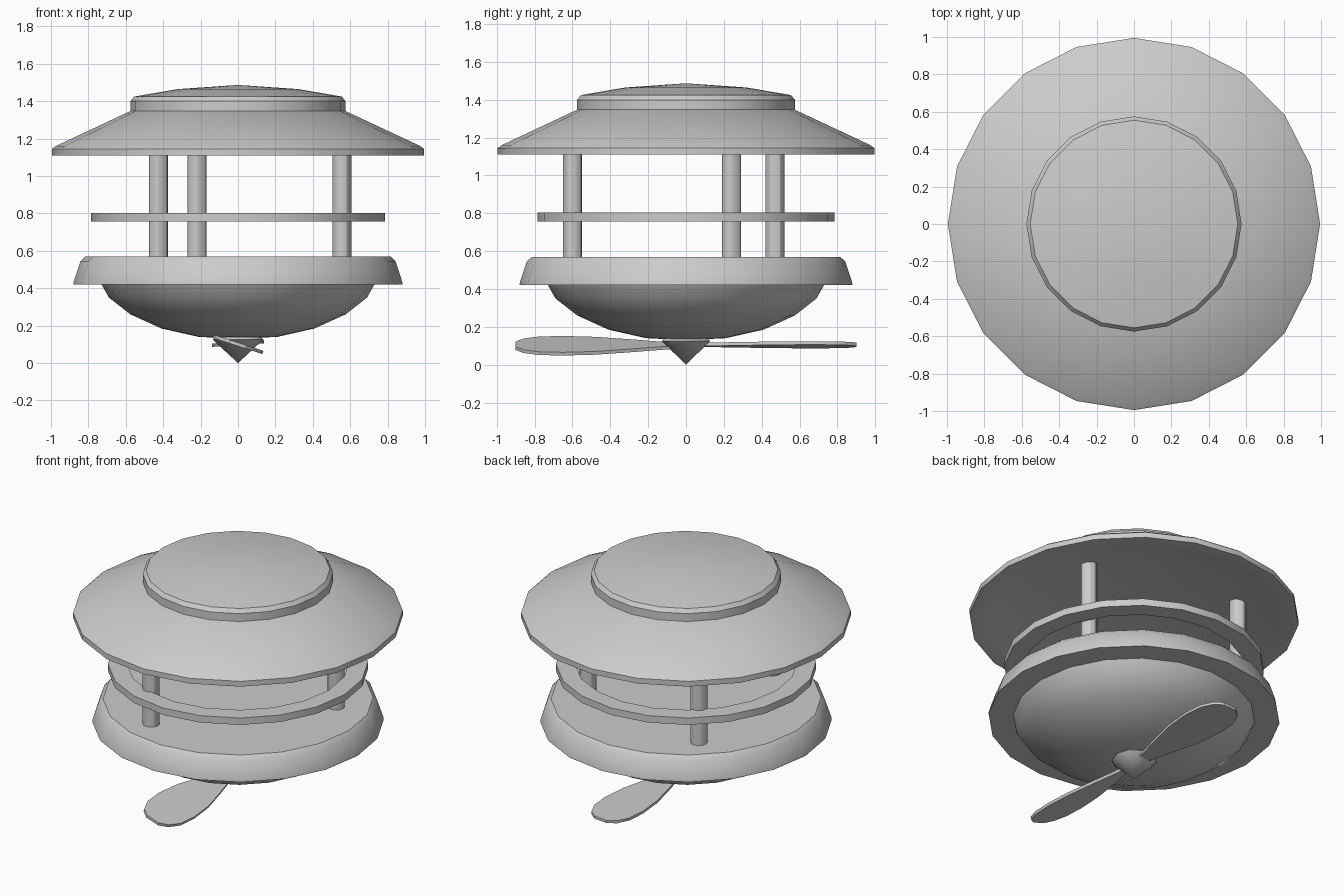
import bpy, bmesh
from math import cos, sin, pi, radians
from mathutils import Matrix

if "Cube" in bpy.data.objects:
    bpy.data.objects.remove(bpy.data.objects["Cube"])


def finish(name, bm, angle=30):
    bmesh.ops.remove_doubles(bm, verts=bm.verts, dist=1e-5)
    bmesh.ops.recalc_face_normals(bm, faces=bm.faces)
    me = bpy.data.meshes.new(name)
    bm.to_mesh(me)
    bm.free()
    ob = bpy.data.objects.new(name, me)
    bpy.context.collection.objects.link(ob)
    bpy.ops.object.select_all(action='DESELECT')
    ob.select_set(True)
    bpy.context.view_layer.objects.active = ob
    bpy.ops.object.shade_smooth_by_angle(angle=radians(angle))
    return ob


def lathe(name, profile, sides=20, closed=False, loc=(0, 0)):
    """Revolve (radius, z) points; points on the axis become poles."""
    bm = bmesh.new()
    rings = []
    for r, z in profile:
        if r == 0:
            rings.append([bm.verts.new((loc[0], loc[1], z))] * sides)
        else:
            rings.append([bm.verts.new((loc[0] + r * cos(2 * pi * i / sides),
                                        loc[1] + r * sin(2 * pi * i / sides), z))
                          for i in range(sides)])
    pairs = list(zip(rings, rings[1:])) + ([(rings[-1], rings[0])] if closed else [])
    for a, b in pairs:
        for i in range(sides):
            j = (i + 1) % sides
            bm.faces.new(dict.fromkeys((a[i], a[j], b[j], b[i])))
    return finish(name, bm)


# Roof with a slightly hollow underside
lathe("roof", [(0, 1.19), (0.6, 1.18), (0.87, 1.13), (0.96, 1.11), (0.995, 1.11),
               (0.995, 1.145), (0.975, 1.16), (0.57, 1.35), (0, 1.36)])

# Domed cap on the roof
lathe("roof_cap", [(0, 1.345), (0.575, 1.345), (0.575, 1.40), (0.555, 1.425),
                   (0.32, 1.465), (0, 1.487)])

# Railing ring around the posts
lathe("railing_ring", [(0.67, 0.757), (0.785, 0.757), (0.785, 0.803), (0.67, 0.803)],
      closed=True)

# Three support posts
for n, p in enumerate([(0.555, 0.24), (-0.425, 0.47), (-0.22, -0.6)], 1):
    lathe(f"post_{n}", [(0, 0.55), (0.051, 0.55), (0.051, 1.184), (0, 1.184)], 12, loc=p)

# Deck with sloping rim
lathe("deck", [(0, 0.42), (0.88, 0.42), (0.878, 0.435), (0.842, 0.545),
               (0.815, 0.57), (0, 0.57)])

# Rounded hull under the deck
lathe("hull", [(0, 0.43), (0.735, 0.43), (0.69, 0.35), (0.575, 0.26),
               (0.41, 0.185), (0.21, 0.14), (0, 0.13)])

# Propeller hub
lathe("propeller_hub", [(0, 0.16), (0.10, 0.16), (0.135, 0.125), (0, 0)], 10)

# Two propeller blades: half-width along the length, then pitched
OUTLINE = [(0.03, 0.03), (0.12, 0.04), (0.3, 0.085), (0.48, 0.125), (0.65, 0.14),
           (0.78, 0.13), (0.86, 0.095), (0.9, 0.045)]


def blade(name, direction, pitch, z):
    bm = bmesh.new()
    pts = OUTLINE + [(y, -w) for y, w in reversed(OUTLINE)]
    face = bm.faces.new([bm.verts.new((w, y * direction, -0.009)) for y, w in pts])
    ext = bmesh.ops.extrude_face_region(bm, geom=[face])
    top = [v for v in ext["geom"] if isinstance(v, bmesh.types.BMVert)]
    bmesh.ops.translate(bm, verts=top, vec=(0, 0, 0.018))
    m = Matrix.Translation((0, 0, z)) @ Matrix.Rotation(radians(pitch), 4, 'Y')
    bmesh.ops.transform(bm, matrix=m, verts=bm.verts)
    finish(name, bm)


blade("blade_front", -1, 18, 0.10)
blade("blade_back", 1, -4, 0.105)
